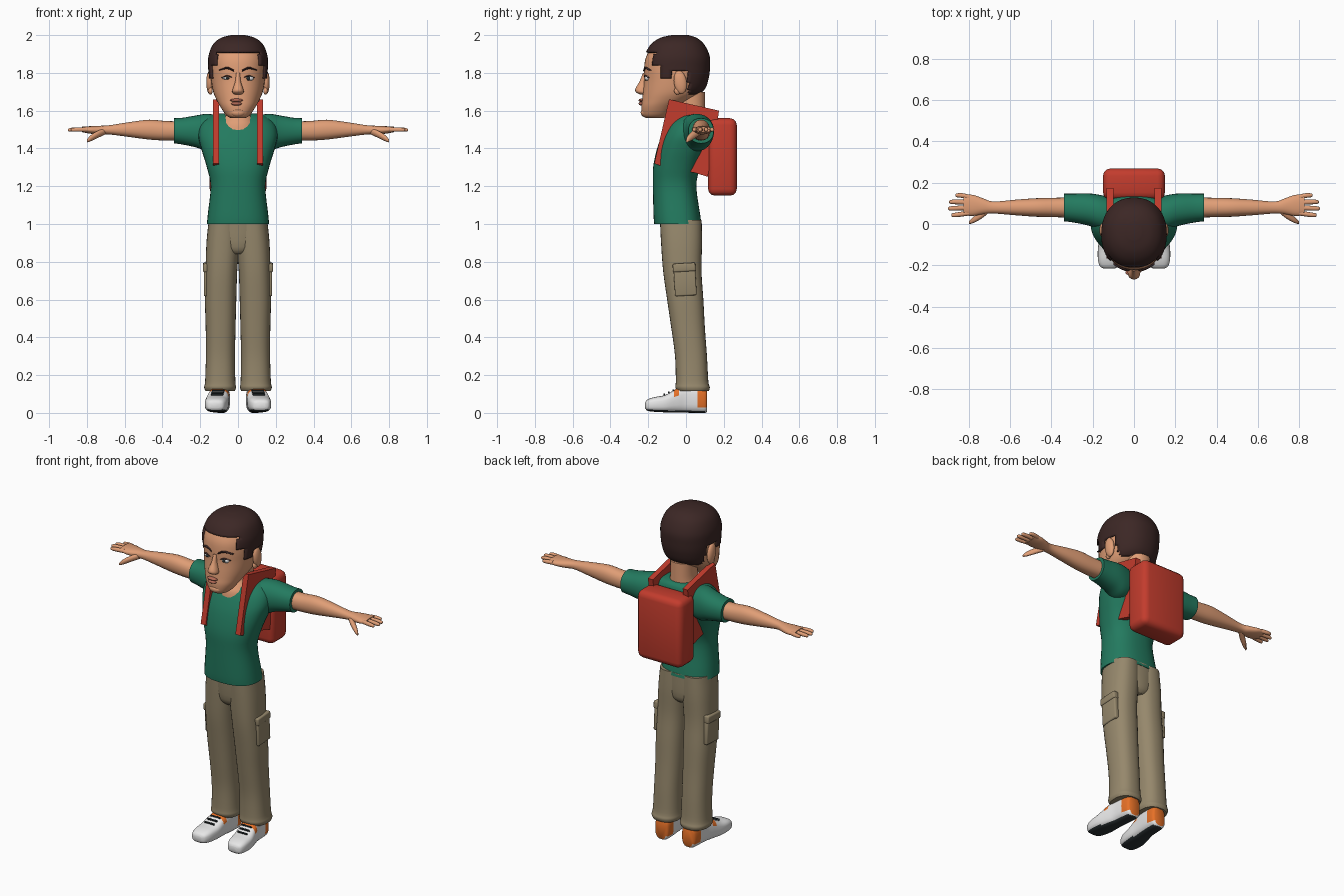
import bpy, bmesh, math
from mathutils import Matrix, Vector

cube = bpy.data.objects.get("Cube")
if cube:
    bpy.data.objects.remove(cube, do_unlink=True)


def material(name, *srgb):
    col = [((c / 255 + 0.055) / 1.055) ** 2.4 for c in srgb] + [1]
    m = bpy.data.materials.new(name)
    m.use_nodes = True
    m.diffuse_color = col
    m.node_tree.nodes["Principled BSDF"].inputs["Base Color"].default_value = col
    return m


SKIN = material("skin", 224, 158, 118)
HAIR = material("dark brown hair", 60, 39, 37)
SHIRT = material("green cloth", 35, 122, 95)
TROUSER = material("khaki cloth", 150, 136, 108)
PACK = material("red canvas", 195, 60, 45)
WHITE = material("white", 232, 232, 232)
ORANGE = material("orange", 235, 115, 40)
DARK = material("dark rubber", 42, 50, 52)
LIP = material("lip", 176, 104, 84)


def finish(bm, name, *mats, rule=None, keep=None):
    bmesh.ops.recalc_face_normals(bm, faces=bm.faces)
    if keep:
        gone = [f for f in bm.faces if not keep(f.calc_center_median())]
        bmesh.ops.delete(bm, geom=gone, context='FACES')
    for f in bm.faces:
        f.smooth = True
        if rule:
            f.material_index = rule(f.calc_center_median(), f.normal)
    for e in bm.edges:
        e.smooth = e.calc_face_angle(0) < 0.75
    me = bpy.data.meshes.new(name)
    bm.to_mesh(me)
    bm.free()
    for m in mats:
        me.materials.append(m)
    ob = bpy.data.objects.new(name, me)
    bpy.context.collection.objects.link(ob)
    return ob


def spline(rows, steps):
    """Smoothly fill in rows between the given cross-sections."""
    out = []
    for i in range(len(rows) - 1):
        a, b, c, d = (rows[min(max(i + k, 0), len(rows) - 1)] for k in (-1, 0, 1, 2))
        for s in range(steps):
            t = s / steps
            out.append([q + t / 2 * (r - p + t * (2 * p - 5 * q + 4 * r - u + t * (3 * (q - r) + u - p)))
                        for p, q, r, u in zip(a, b, c, d)])
    return out + [rows[-1]]


def loft(name, rows, *mats, axis='z', side=1, n=28, steps=4, power=2.2, **kw):
    """Rows are (position on axis, width centre, half width, low, high)."""
    bm = bmesh.new()
    rings = []
    for t, c, r, lo, hi in spline(rows, steps):
        ring = []
        for k in range(n):
            ang = math.tau * k / n
            ca, sa = math.cos(ang), math.sin(ang)
            u = c + r * math.copysign(abs(ca) ** (2 / power), ca)
            v = (lo + hi) / 2 + (hi - lo) / 2 * math.copysign(abs(sa) ** (2 / power), sa)
            p = {'z': (u, v, t), 'x': (t, u, v), 'y': (u, t, v)}[axis]
            ring.append(bm.verts.new((p[0] * side, p[1], p[2])))
        rings.append(ring)
    for a, b in zip(rings, rings[1:]):
        for k in range(n):
            bm.faces.new((a[k], a[k - 1], b[k - 1], b[k]))
    bm.faces.new(rings[0])
    bm.faces.new(rings[-1])
    return finish(bm, name, *mats, **kw)


def ball(name, loc, size, mat, tilt=0):
    bm = bmesh.new()
    mtx = Matrix.Translation(loc) @ Matrix.Rotation(tilt, 4, 'X') @ Matrix.Diagonal((*size, 1))
    bmesh.ops.create_uvsphere(bm, u_segments=20, v_segments=12, radius=1, matrix=mtx)
    return finish(bm, name, mat)


def box(name, loc, size, mat, bevel, tilt=0):
    bm = bmesh.new()
    mtx = Matrix.Translation(loc) @ Matrix.Rotation(tilt, 4, 'X') @ Matrix.Diagonal((*size, 1))
    bmesh.ops.create_cube(bm, size=1, matrix=mtx)
    bmesh.ops.bevel(bm, geom=bm.edges[:], offset=bevel, segments=3, profile=0.5, affect='EDGES')
    return finish(bm, name, mat)


# Head and neck
head_rows = [(1.56, 0, .035, -.21, -.12), (1.575, 0, .062, -.23, -.09), (1.62, 0, .093, -.236, -.04),
             (1.66, 0, .115, -.232, .03), (1.7, 0, .131, -.228, .085), (1.76, 0, .142, -.222, .108),
             (1.82, 0, .147, -.222, .115), (1.88, 0, .145, -.213, .113), (1.94, 0, .122, -.18, .085),
             (1.975, 0, .08, -.13, .045), (1.99, 0, .025, -.07, 0)]
loft("head", head_rows, SKIN, n=40)
loft("neck", [(1.48, 0, .11, -.115, .1), (1.53, 0, .1, -.106, .1), (1.56, 0, .085, -.088, .1),
              (1.6, 0, .07, -.065, .1), (1.7, 0, .07, -.06, .1)], SKIN)


# Hair cap, trimmed along the hairline and around the ears
def in_hair(p):
    if p.y < -.14:
        return p.z > 1.915 or (abs(p.x) > .118 and p.z > 1.84)
    return p.z > (1.765 if p.y < -.075 else 1.81 if p.y < .015 else 1.685)


hair_rows = [(z + .01, c, r + .011, lo - .007, hi + .012) for z, c, r, lo, hi in head_rows[3:]]
hair = loft("hair", hair_rows, HAIR, n=56, steps=6, keep=in_hair)
thick = hair.modifiers.new("thickness", 'SOLIDIFY')
thick.thickness = .014
thick.offset = -1

# Face
loft("nose", [(1.685, 0, .018, -.243, -.2), (1.697, 0, .03, -.264, -.2), (1.715, 0, .028, -.268, -.2),
              (1.755, 0, .015, -.246, -.2), (1.8, 0, .011, -.228, -.2)], SKIN, n=16)
ball("upper_lip", (-.008, -.235, 1.655), (.034, .016, .009), LIP)
ball("lower_lip", (-.008, -.234, 1.637), (.028, .017, .01), LIP)
ball("chin", (0, -.215, 1.59), (.04, .025, .024), SKIN)
for s, side in ((1, "left"), (-1, "right")):
    opening = .015 if s > 0 else .008
    ball(side + "_eye", (s * .057, -.203, 1.772), (.026, .015, opening), WHITE)
    ball(side + "_iris", (s * .055, -.213, 1.772), (.01, .008, opening * .8), DARK)
    loft(side + "_upper_eyelid", [(.028, -.214, .005, 1.772, 1.776), (.057, -.212, .01, 1.781, 1.788),
                                  (.088, -.195, .007, 1.772, 1.776)], HAIR, axis='x', side=s, n=8)
    loft(side + "_eyebrow", [(.022, -.218, .009, 1.806, 1.817), (.057, -.212, .009, 1.82, 1.832),
                             (.1, -.19, .008, 1.812, 1.817)], HAIR, axis='x', side=s, n=10)
    ball(side + "_ear", (s * .15, -.03, 1.75), (.018, .034, .062), SKIN, tilt=.15)
    ball(side + "_ear_lobe", (s * .146, -.045, 1.705), (.012, .018, .02), SKIN)

# Shirt
loft("shirt_body", [(1, 0, .165, -.168, .082), (1.05, 0, .16, -.172, .075), (1.2, 0, .145, -.175, .055),
                    (1.3, 0, .165, -.174, .075), (1.4, 0, .195, -.153, .115), (1.47, 0, .21, -.126, .135),
                    (1.53, 0, .195, -.092, .137), (1.57, 0, .15, -.05, .127), (1.585, 0, .105, -.02, .11)],
     SHIRT, n=36, power=2.4)
loft("hips", [(.84, 0, .05, -.1, .06), (.88, 0, .12, -.125, .08), (1.02, 0, .155, -.138, .08)], TROUSER)

for s, side in ((1, "left"), (-1, "right")):
    # Sleeve, arm and hand
    loft(side + "_sleeve", [(.08, .04, .08, 1.4, 1.57), (.16, .055, .085, 1.385, 1.583), (.22, .07, .078, 1.405, 1.575),
                            (.29, .077, .07, 1.42, 1.563), (.338, .08, .067, 1.427, 1.56)],
         SHIRT, axis='x', side=s)
    loft(side + "_arm", [(.28, .08, .05, 1.443, 1.543), (.38, .08, .047, 1.442, 1.545), (.47, .08, .045, 1.447, 1.552),
                         (.57, .08, .038, 1.46, 1.54), (.68, .08, .029, 1.474, 1.523), (.73, .086, .038, 1.474, 1.52),
                         (.78, .09, .051, 1.478, 1.518), (.825, .092, .049, 1.486, 1.515)],
         SKIN, axis='x', side=s, n=24)
    for i, tip in enumerate((.885, .9, .895, .865)):
        y = .053 + .026 * i
        loft(f"{side}_finger_{i + 1}", [(.8, y, .012, 1.488, 1.512), (tip - .03, y - .008 + .005 * i, .0115, 1.488, 1.511),
                                        (tip - .006, y - .01 + .006 * i, .009, 1.49, 1.507),
                                        (tip, y - .01 + .006 * i, .004, 1.494, 1.503)],
             SKIN, axis='x', side=s, n=10)
    loft(side + "_thumb", [(.7, .075, .018, 1.475, 1.51), (.74, .045, .02, 1.457, 1.495), (.78, .018, .014, 1.438, 1.47),
                           (.8, .006, .006, 1.432, 1.447)], SKIN, axis='x', side=s, n=12)

    # Trouser leg with turned hem and cargo pocket
    loft(side + "_trouser_leg", [(.115, .095, .077, -.045, .12), (.135, .095, .084, -.056, .126),
                                 (.17, .094, .08, -.054, .118), (.3, .093, .077, -.058, .111),
                                 (.45, .092, .079, -.078, .1), (.6, .092, .083, -.1, .092),
                                 (.75, .088, .084, -.121, .082), (.9, .08, .087, -.132, .085),
                                 (1.02, .075, .08, -.138, .083)], TROUSER, side=s, n=32, power=2.4)
    box(side + "_cargo_pocket", (s * .166, -.005, .7), (.03, .115, .16), TROUSER, .008, tilt=.06)
    box(side + "_pocket_flap", (s * .168, -.01, .77), (.036, .12, .045), TROUSER, .008, tilt=.06)

    # Shoe: dark underside, orange heel and tongue edge
    def shoe_colour(p, nrm):
        if nrm.z < -.75:
            return 2
        return 1 if p.z > .028 and (p.y > .058 or -.062 < p.y < -.036 and p.z > .09) else 0

    loft(side + "_shoe", [(-.216, .12, .025, .025, .055), (-.205, .12, .045, .012, .07), (-.17, .117, .058, .006, .083),
                          (-.11, .112, .062, .003, .095), (-.05, .104, .056, .002, .128), (0, .096, .051, .001, .145),
                          (.06, .092, .05, 0, .14), (.1, .09, .045, 0, .13), (.112, .09, .034, .008, .12)],
         WHITE, ORANGE, DARK, axis='y', side=s, power=3, rule=shoe_colour)
    for i in range(4):
        box(f"{side}_lace_{i + 1}", (s * (.111 - .003 * i), -.115 + .024 * i, .097 + .011 * i),
            (.066, .008, .012), DARK, .003, tilt=.4)

    # Shoulder strap
    bm = bmesh.new()
    outline = [(-.168, 1.32), (-.14, 1.31), (.05, 1.27), (.115, 1.25), (.16, 1.5), (.175, 1.6), (-.09, 1.66)]
    base = bm.faces.new([bm.verts.new((s * .1, y, z)) for y, z in outline])
    grown = bmesh.ops.extrude_face_region(bm, geom=[base])["geom"]
    bmesh.ops.translate(bm, verts=[v for v in grown if isinstance(v, bmesh.types.BMVert)], vec=Vector((s * .033, 0, 0)))
    finish(bm, side + "_shoulder_strap", PACK)

# Backpack
box("backpack", (0, .193, 1.355), (.3, .152, .41), PACK, .036)
